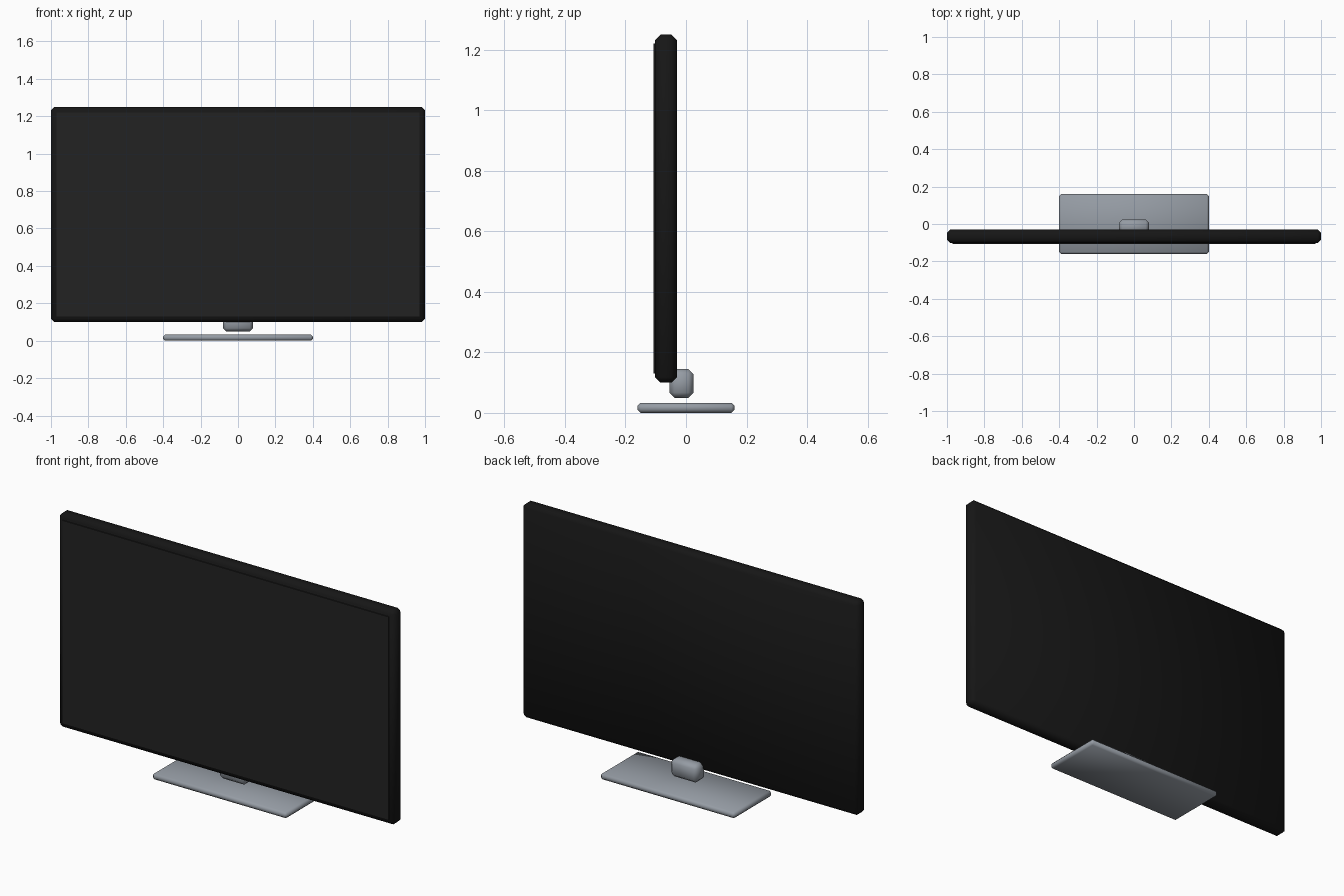
import bpy

if "Cube" in bpy.data.objects:
    bpy.data.objects.remove(bpy.data.objects["Cube"])


def material(name, rgb):
    m = bpy.data.materials.new(name)
    m.diffuse_color = (*rgb, 1)
    m.use_nodes = True
    m.node_tree.nodes["Principled BSDF"].inputs["Base Color"].default_value = m.diffuse_color
    return m


black = material("black plastic", (0.008, 0.008, 0.008))
glass = material("dark glass", (0.016, 0.016, 0.016))
grey = material("grey metal", (0.30, 0.33, 0.37))


def box(name, lo, hi, bevel, mat):
    """Smooth-shaded box between two corners with chamfered edges."""
    bpy.ops.mesh.primitive_cube_add(
        size=1, location=[(a + b) / 2 for a, b in zip(lo, hi)])
    o = bpy.context.object
    o.name = name
    o.scale = [b - a for a, b in zip(lo, hi)]
    bpy.ops.object.transform_apply(location=False, rotation=False, scale=True)
    o.data.materials.append(mat)
    if bevel:
        mod = o.modifiers.new("chamfer", 'BEVEL')
        mod.width = bevel
        mod.segments = 1
        bpy.ops.object.modifier_apply(modifier=mod.name)
        bpy.ops.object.shade_smooth()
    return o


# Display housing and the thin screen plate on its front
box("display_housing", (-1, -0.102, 0.10), (1, -0.03, 1.25), 0.018, black)
box("screen", (-0.97, -0.107, 0.13), (0.97, -0.10, 1.22), 0, glass)

# Hinge block behind the lower edge, and flat foot plate
box("hinge_block", (-0.08, -0.055, 0.05), (0.08, 0.025, 0.145), 0.017, grey)
box("base_plate", (-0.4, -0.16, 0.0), (0.4, 0.16, 0.033), 0.01, grey)
